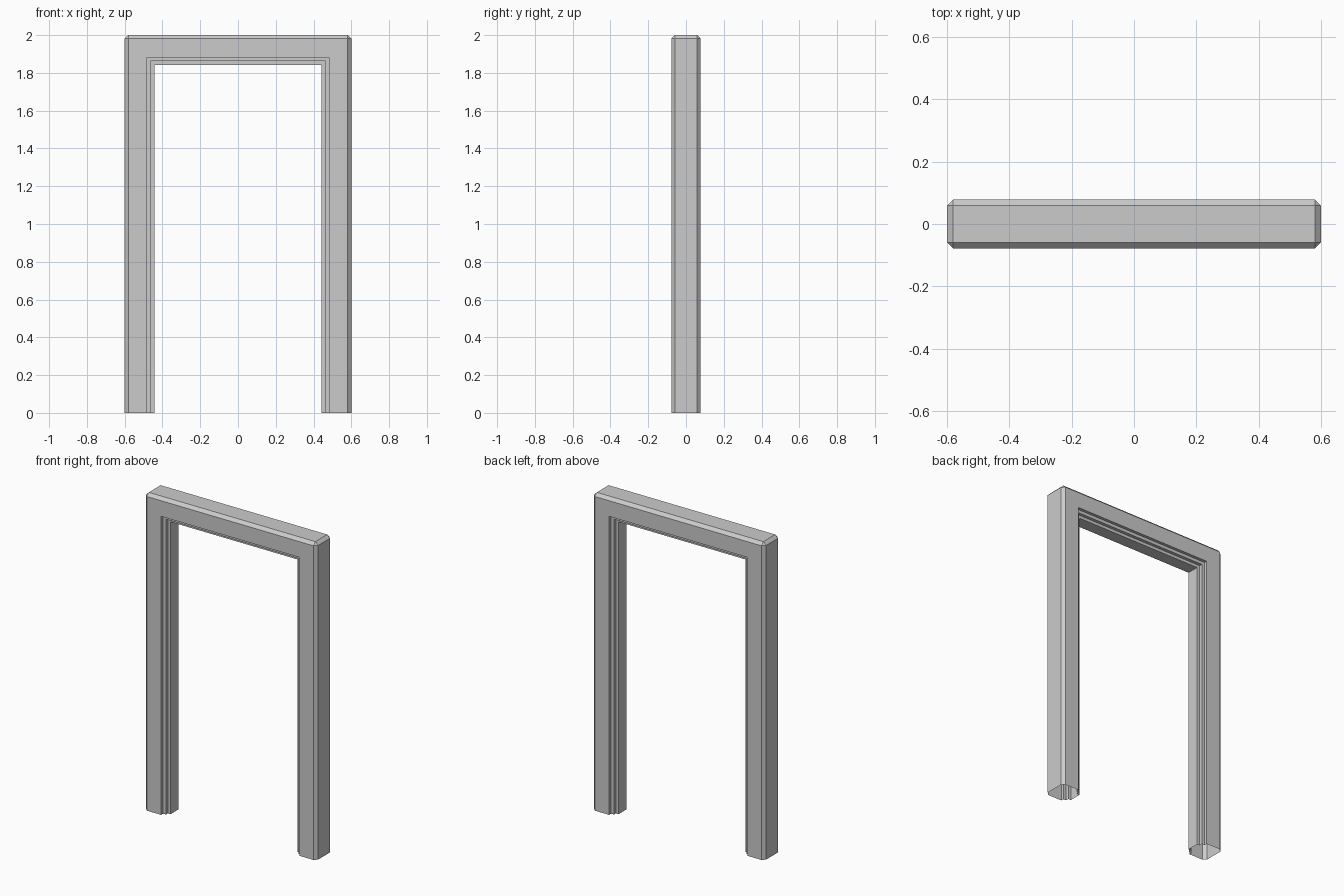
import bpy
import bmesh

if "Cube" in bpy.data.objects:
    bpy.data.objects.remove(bpy.data.objects["Cube"])

W, H, D = 0.6, 2.0, 0.078      # half width, height, half depth
CH = 0.019                     # outer chamfer size

# Half cross-section: (inset from the outer edge, y), outer corner to stepped inner edge
half = [(0, -D), (0.118, -D), (0.118, -0.059), (0.138, -0.059), (0.138, -0.039), (0.157, -0.039)]
profile = half + [(d, -y) for d, y in reversed(half)]
n = len(profile)

# Path stations: left foot, two mitred top corners, right foot
stations = [
    lambda d, y: (-W + d, y, 0),
    lambda d, y: (-W + d, y, H - d),
    lambda d, y: (W - d, y, H - d),
    lambda d, y: (W - d, y, 0),
]

bm = bmesh.new()
rings = [[bm.verts.new(place(d, y)) for d, y in profile] for place in stations]
for a, b in zip(rings, rings[1:]):
    for i in range(n):
        j = (i + 1) % n
        bm.faces.new((a[i], a[j], b[j], b[i]))
caps = [bm.faces.new(rings[0]), bm.faces.new(rings[-1])]
bmesh.ops.recalc_face_normals(bm, faces=bm.faces)

# Chamfer the outer edges and the two top corners
outer = {v for r in rings for v in (r[0], r[-1])}
edges = [e for e in bm.edges if all(v in outer for v in e.verts)
         and any(v.co.z > 1 for v in e.verts)]
bmesh.ops.bevel(bm, geom=edges, offset=CH, offset_type='OFFSET', segments=1,
                profile=0.5, affect='EDGES', clamp_overlap=False)

# The feet are open
feet = [f for f in bm.faces if all(abs(v.co.z) < 1e-5 for v in f.verts)]
bmesh.ops.delete(bm, geom=feet, context='FACES_ONLY')

mesh = bpy.data.meshes.new("door_frame")
bm.to_mesh(mesh)
bm.free()
frame = bpy.data.objects.new("door_frame", mesh)
bpy.context.collection.objects.link(frame)
